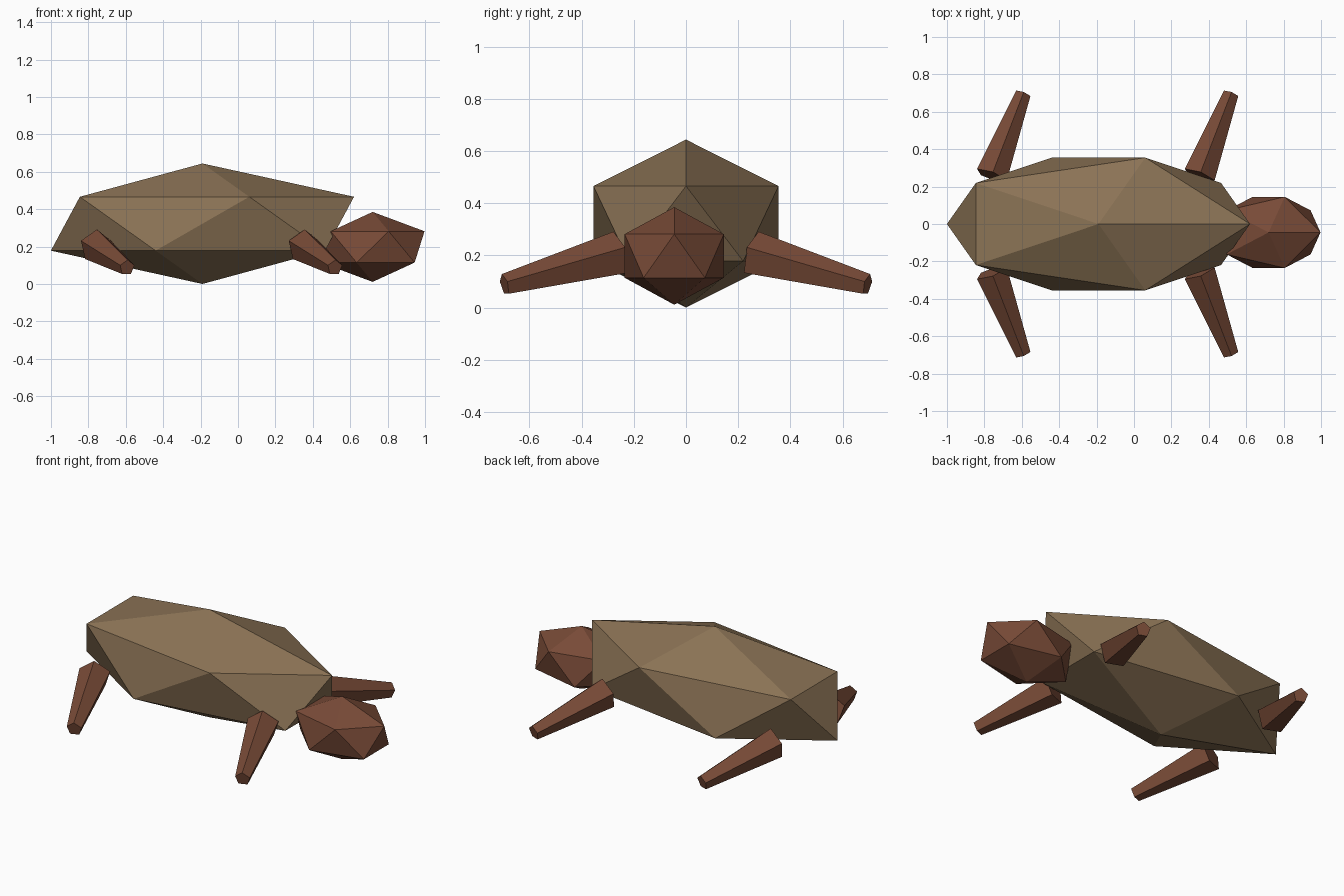
import bpy, bmesh, math
from mathutils import Vector, Matrix

if "Cube" in bpy.data.objects:
    bpy.data.objects.remove(bpy.data.objects["Cube"])


def material(name, rgb):
    m = bpy.data.materials.new(name)
    m.diffuse_color = (*rgb, 1.0)
    m.use_nodes = True
    m.node_tree.nodes["Principled BSDF"].inputs["Base Color"].default_value = m.diffuse_color
    return m


SHELL = material("shell brown", (0.258, 0.171, 0.091))
SKIN = material("reddish brown skin", (0.188, 0.069, 0.038))


def finish(bm, name, mat):
    bmesh.ops.recalc_face_normals(bm, faces=bm.faces)
    mesh = bpy.data.meshes.new(name)
    bm.to_mesh(mesh)
    bm.free()
    mesh.materials.append(mat)
    obj = bpy.data.objects.new(name, mesh)
    bpy.context.collection.objects.link(obj)
    return obj


def faceted_ball(name, centre, radii, mat):
    bm = bmesh.new()
    bmesh.ops.create_icosphere(
        bm, subdivisions=1, radius=1.0,
        matrix=Matrix.Translation(centre) @ Matrix.Diagonal((*radii, 1.0)))
    return finish(bm, name, mat)


def tapered_leg(name, base, tip, r_base, r_tip, mat, sides=5):
    # pentagonal flipper, one corner of each ring pointing up
    base, tip = Vector(base), Vector(tip)
    axis = (tip - base).normalized()
    side = axis.cross(Vector((0, 0, 1))).normalized()
    up = side.cross(axis)
    bm = bmesh.new()
    rings = []
    for centre, r in ((base, r_base), (tip, r_tip)):
        angles = [2 * math.pi * i / sides for i in range(sides)]
        rings.append([bm.verts.new(centre + r * (math.sin(a) * side + math.cos(a) * up))
                      for a in angles])
    for i in range(sides):
        j = (i + 1) % sides
        bm.faces.new((rings[0][i], rings[0][j], rings[1][j], rings[1][i]))
    for ring in rings:
        bm.faces.new(ring)
    return finish(bm, name, mat)


# shell and head
faceted_ball("shell", (-0.19, 0.0, 0.322), (0.906, 0.417, 0.322), SHELL)
faceted_ball("head", (0.72, -0.045, 0.198), (0.31, 0.2235, 0.187), SKIN)

# four legs: two pairs, mirrored across the body
for pair, dx in (("front", 0.0), ("back", -1.111)):
    for label, s in (("left", 1), ("right", -1)):
        tapered_leg(f"{pair}_{label}_leg",
                    (0.349 + dx, 0.258 * s, 0.204),
                    (0.518 + dx, 0.696 * s, 0.087),
                    0.09, 0.043, SKIN)
